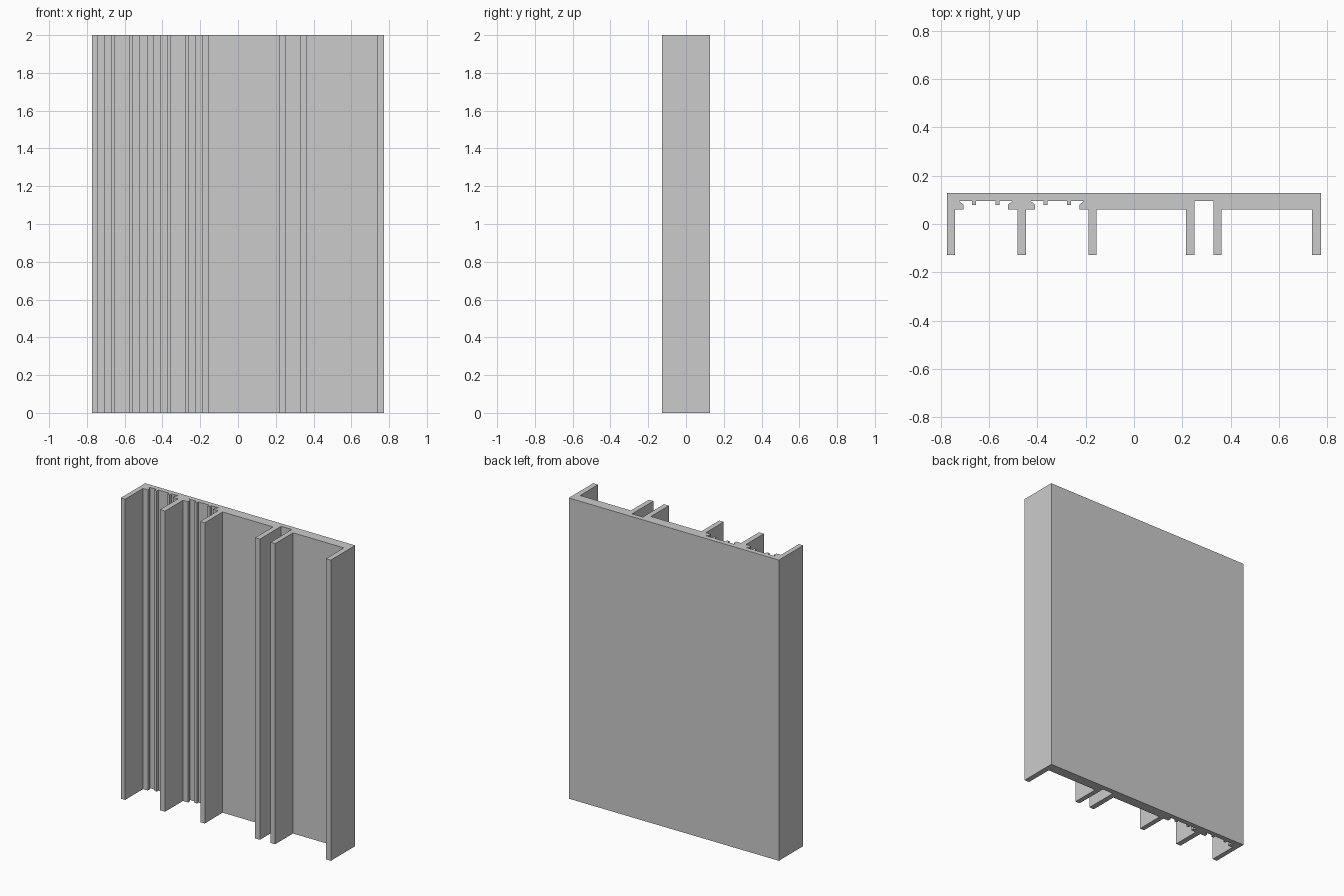
import bpy, bmesh

if "Cube" in bpy.data.objects:
    bpy.data.objects.remove(bpy.data.objects["Cube"])

HEIGHT = 2.0
BACK, FRONT = 0.128, -0.128     # outer skin and fin tips
FACE = 0.06                     # front of the thick web
FLOOR = 0.095                   # bottom of the grooves
RIB, LIP = 0.078, 0.081         # small rib tips, top of the groove lips
FLARE = 0.018                   # undercut of the dovetail grooves


def fin(x0, x1):
    """Long fin standing forward from the web."""
    return [(x0, FACE), (x0, FRONT), (x1, FRONT), (x1, FACE)]


def dovetail(x0, x1, ribs):
    """Undercut groove with small ribs on its floor."""
    pts = [(x0, FACE), (x0, LIP), (x0 - FLARE, FLOOR)]
    for a, b in ribs:
        pts += [(a, FLOOR), (a, RIB), (b, RIB), (b, FLOOR)]
    return pts + [(x1 + FLARE, FLOOR), (x1, LIP), (x1, FACE)]


# Cross-section, walked from left to right along the front
profile = [(-0.773, BACK), (-0.773, FRONT), (-0.741, FRONT), (-0.741, FACE)]
profile += dovetail(-0.706, -0.521, [(-0.67, -0.653), (-0.574, -0.557)])
profile += fin(-0.483, -0.447)
profile += dovetail(-0.41, -0.225, [(-0.374, -0.357), (-0.278, -0.261)])
profile += fin(-0.188, -0.155)
# Twin fins with a plain slot between them
profile += [(0.216, FACE), (0.216, FRONT), (0.251, FRONT), (0.251, FLOOR)]
profile += [(0.33, FLOOR), (0.33, FRONT), (0.363, FRONT), (0.363, FACE)]
profile += [(0.737, FACE), (0.737, FRONT), (0.773, FRONT), (0.773, BACK)]

# Extrude the section upward
bm = bmesh.new()
base = bm.faces.new([bm.verts.new((x, y, 0)) for x, y in profile])
ext = bmesh.ops.extrude_face_region(bm, geom=[base], use_keep_orig=True)
top = [g for g in ext["geom"] if isinstance(g, bmesh.types.BMVert)]
bmesh.ops.translate(bm, verts=top, vec=(0, 0, HEIGHT))
bmesh.ops.recalc_face_normals(bm, faces=bm.faces)

mesh = bpy.data.meshes.new("extruded_panel")
bm.to_mesh(mesh)
bm.free()
panel = bpy.data.objects.new("extruded_panel", mesh)
bpy.context.collection.objects.link(panel)
